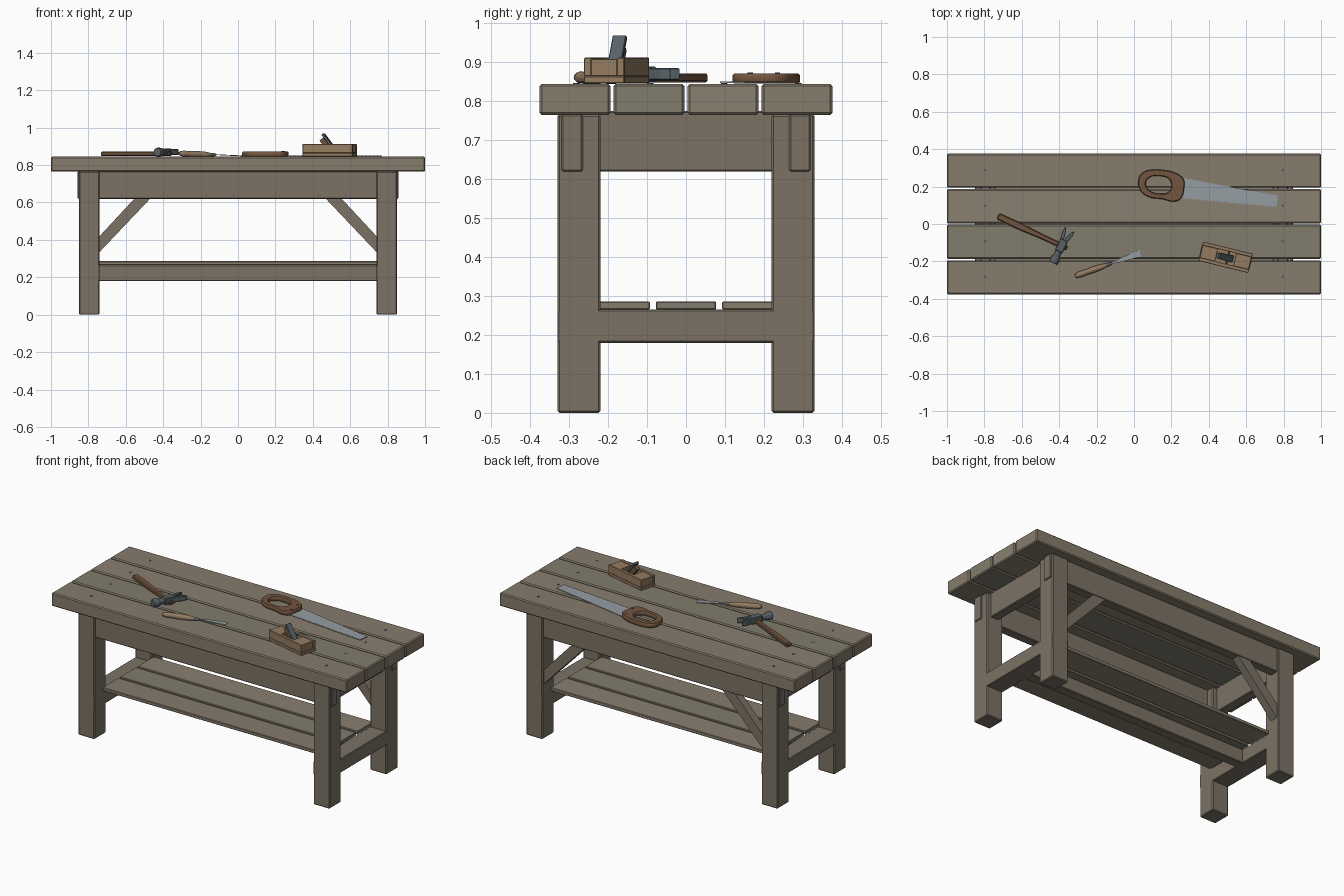
import bpy, bmesh
from math import pi, radians, cos, sin
from mathutils import Matrix, Vector

if "Cube" in bpy.data.objects:
    bpy.data.objects.remove(bpy.data.objects["Cube"])

T = Matrix.Translation


def R(deg, axis):
    return Matrix.Rotation(radians(deg), 4, axis)


def material(name, r, g, b):
    m = bpy.data.materials.new(name)
    m.diffuse_color = (r, g, b, 1)
    m.use_nodes = True
    m.node_tree.nodes["Principled BSDF"].inputs["Base Color"].default_value = m.diffuse_color
    return m


WOOD = [material("wood_a", .24, .20, .15), material("wood_b", .22, .20, .15),
        material("wood_c", .26, .215, .165)]
FRAME = material("frame_wood", .20, .17, .13)
HANDLE = material("handle_wood", .17, .09, .05)
PALE = material("pale_wood", .30, .20, .12)
STEEL = material("dark_steel", .10, .125, .14)
BRIGHT = material("bright_steel", .30, .34, .36)


def finish(name, bm, mat, frame, bevel=0):
    bmesh.ops.recalc_face_normals(bm, faces=bm.faces)
    me = bpy.data.meshes.new(name)
    bm.to_mesh(me)
    bm.free()
    ob = bpy.data.objects.new(name, me)
    bpy.context.collection.objects.link(ob)
    me.materials.append(mat)
    ob.matrix_world = frame
    if bevel:
        b = ob.modifiers.new("bevel", 'BEVEL')
        b.width, b.segments = bevel, 1
    return ob


def box(name, x, y, z, mat, frame=Matrix(), bevel=.004):
    """Box from (min, max) ranges."""
    bm = bmesh.new()
    bmesh.ops.create_cube(bm, size=1)
    for v in bm.verts:
        v.co = Vector([(r[0] + r[1]) / 2 + c * (r[1] - r[0]) for r, c in zip((x, y, z), v.co)])
    return finish(name, bm, mat, frame, bevel)


def prism(name, pts, z0, z1, mat, frame=Matrix(), bevel=0):
    """Flat outline extruded from z0 to z1."""
    bm = bmesh.new()
    f = bm.faces.new([bm.verts.new((p[0], p[1], z0)) for p in pts])
    g = bmesh.ops.extrude_face_region(bm, geom=[f])
    bmesh.ops.translate(bm, vec=(0, 0, z1 - z0),
                        verts=[v for v in g['geom'] if isinstance(v, bmesh.types.BMVert)])
    return finish(name, bm, mat, frame, bevel)


def lathe(name, prof, mat, frame, n=12):
    """(position, radius) profile turned around the local x axis."""
    bm = bmesh.new()
    rings = [[bm.verts.new((x, r * cos(2 * pi * i / n), r * sin(2 * pi * i / n)))
              for i in range(n)] for x, r in prof]
    for a, b in zip(rings, rings[1:]):
        for i in range(n):
            bm.faces.new((a[i], a[(i + 1) % n], b[(i + 1) % n], b[i]))
    bm.faces.new(rings[0])
    bm.faces.new(rings[-1])
    return finish(name, bm, mat, frame)


TOP = .845

# Top planks with nail heads
for i in range(4):
    yc = -.285 + .19 * i
    box(f"top_plank_{i+1}", (-1, 1), (yc - .091, yc + .091), (.765, TOP), WOOD[i % 3], bevel=.006)
    for s in (-1, 1):
        lathe(f"nail_{i+1}", [(0, .008), (.007, .008)], STEEL,
              T((s * .795, yc + .003, TOP - .005)) @ R(-90, 'Y'), 8)

# Legs, aprons, stretchers
for s in (-1, 1):
    ex = sorted((s * .74, s * .85))
    for t in (-1, 1):
        box("leg", ex, sorted((t * .22, t * .33)), (0, .766), FRAME, bevel=.005)
    box("long_apron", (-.857, .857), sorted((s * .265, s * .32)), (.62, .766), FRAME)
    box("end_apron", sorted((s * .768, s * .823)), (-.24, .24), (.62, .775), FRAME)
    box("end_stretcher", ex, (-.33, .33), (.18, .265), FRAME)
    # Diagonal braces on the back
    prism("back_brace", [(s * .745, .33), (s * .745, .415), (s * .55, .625), (s * .465, .625)],
          -.317, -.268, FRAME, R(90, 'X'))

# Lower shelf on a central rail
box("centre_rail", (-.75, .75), (-.03, .03), (.18, .265), FRAME)
for i in range(3):
    yc = (i - 1) * .17
    box(f"shelf_board_{i+1}", (-.745, .745), (yc - .0775, yc + .0775), (.265, .286), WOOD[i], bevel=.003)

# Saw blade with teeth
a, b = Vector((.24, .135)), Vector((.762, .087))
teeth = []
n = 26
for i in range(n):
    p = a.lerp(b, i / n)
    teeth += [(p.x, p.y), (p.x + .004, p.y + .009)]
prism("saw_blade", teeth + [tuple(b), (.768, .152), (.27, .245), (.22, .24)], TOP + .002, TOP + .006, BRIGHT)

# Saw handle with grip hole
cu = bpy.data.curves.new("saw_handle_curve", 'CURVE')
cu.dimensions, cu.fill_mode, cu.resolution_u = '2D', 'BOTH', 4
cu.extrude, cu.bevel_depth, cu.offset, cu.bevel_resolution = .009, .004, -.004, 0
outer = [(.022, .225), (.04, .27), (.09, .29), (.16, .288), (.225, .272), (.265, .24), (.268, .19),
         (.25, .135), (.215, .12), (.15, .133), (.085, .142), (.04, .17)]
hole = [(.063, .22), (.085, .25), (.13, .256), (.18, .245), (.2, .212), (.185, .172), (.14, .163), (.085, .178)]
for pts in (outer, hole):
    sp = cu.splines.new('BEZIER')
    sp.bezier_points.add(len(pts) - 1)
    for bp, p in zip(sp.bezier_points, pts):
        bp.co = (*p, 0)
        bp.handle_left_type = bp.handle_right_type = 'AUTO'
    sp.use_cyclic_u = True
tmp = bpy.data.objects.new("saw_handle_curve", cu)
bpy.context.collection.objects.link(tmp)
dg = bpy.context.evaluated_depsgraph_get()
me = bpy.data.meshes.new_from_object(tmp.evaluated_get(dg))
bpy.data.objects.remove(tmp)
saw = bpy.data.objects.new("saw_handle", me)
bpy.context.collection.objects.link(saw)
me.materials.clear()
me.materials.append(HANDLE)
saw.location = (0, 0, TOP + .0135)
for p in ((.24, .235), (.245, .165)):
    lathe("saw_rivet", [(0, .007), (.004, .007)], STEEL, T((*p, TOP + .025)) @ R(-90, 'Y'), 8)

# Claw hammer (local x along handle, local y along head)
H = T((-.39, -.115, TOP)) @ R(-25, 'Z')
prism("hammer_handle", [(-.372, -.017), (-.372, .017), (-.25, .019), (-.1, .013), (.035, .013),
                        (.035, -.013), (-.1, -.013), (-.25, -.019)], .003, .027, HANDLE, H, .005)
box("hammer_cheek", (-.02, .024), (-.035, .035), (.004, .044), STEEL, H)
lathe("hammer_poll", [(-.103, .021), (-.098, .024), (-.07, .024), (-.06, .017), (-.03, .017)], STEEL,
      H @ T((.002, 0, .024)) @ R(90, 'Z'))
for s in (-1, 1):
    prism("hammer_claw", [(.002, .03), (.002 + s * .021, .03), (.004 + s * .03, .07), (.006 + s * .028, .1),
                          (.005 + s * .014, .085), (.002 + s * .004, .045)], .01, .04, STEEL, H, .002)

# Chisel
C = T((-.31, -.277, TOP)) @ R(19.4, 'Z')
tilt = T((0, 0, .017)) @ R(2, 'Y')
lathe("chisel_handle", [(-.006, .008), (0, .012), (.02, .016), (.06, .015), (.1, .017), (.15, .014), (.175, .009)],
      PALE, C @ tilt)
lathe("chisel_ferrule", [(.172, .010), (.195, .008), (.205, .005)], STEEL, C @ tilt)
prism("chisel_blade", [(.195, -.005), (.235, -.007), (.25, -.011), (.362, -.018), (.366, .018),
                       (.25, .011), (.235, .007), (.195, .005)], -.002, .002, BRIGHT,
      C @ T((.195, 0, .011)) @ R(2.5, 'Y') @ T((-.195, 0, 0)))

# Wooden hand plane: sole, cheeks, end blocks, wedge, iron, cross pin
P = T((.49, -.178, TOP)) @ R(-13.7, 'Z')
box("plane_sole", (-.137, .137), (-.053, .053), (.001, .02), PALE, P, .002)
for s in (-1, 1):
    box("plane_cheek", (-.137, .137), sorted((s * .034, s * .053)), (.019, .067), PALE, P, .002)
box("plane_rear_block", (-.135, -.05), (-.035, .035), (.019, .064), PALE, P, .002)
box("plane_front_block", (.05, .135), (-.035, .035), (.019, .064), PALE, P, .002)
I = P @ T((-.008, 0, .07)) @ R(-38, 'Y')
box("plane_wedge", (-.026, .002), (-.014, .014), (-.055, .04), HANDLE, I, .002)
box("plane_iron", (.002, .016), (-.018, .018), (-.06, .058), STEEL, I, .002)
lathe("plane_cross_pin", [(-.036, .006), (.036, .006)], STEEL, P @ T((.012, 0, .06)) @ R(90, 'Z'), 8)
